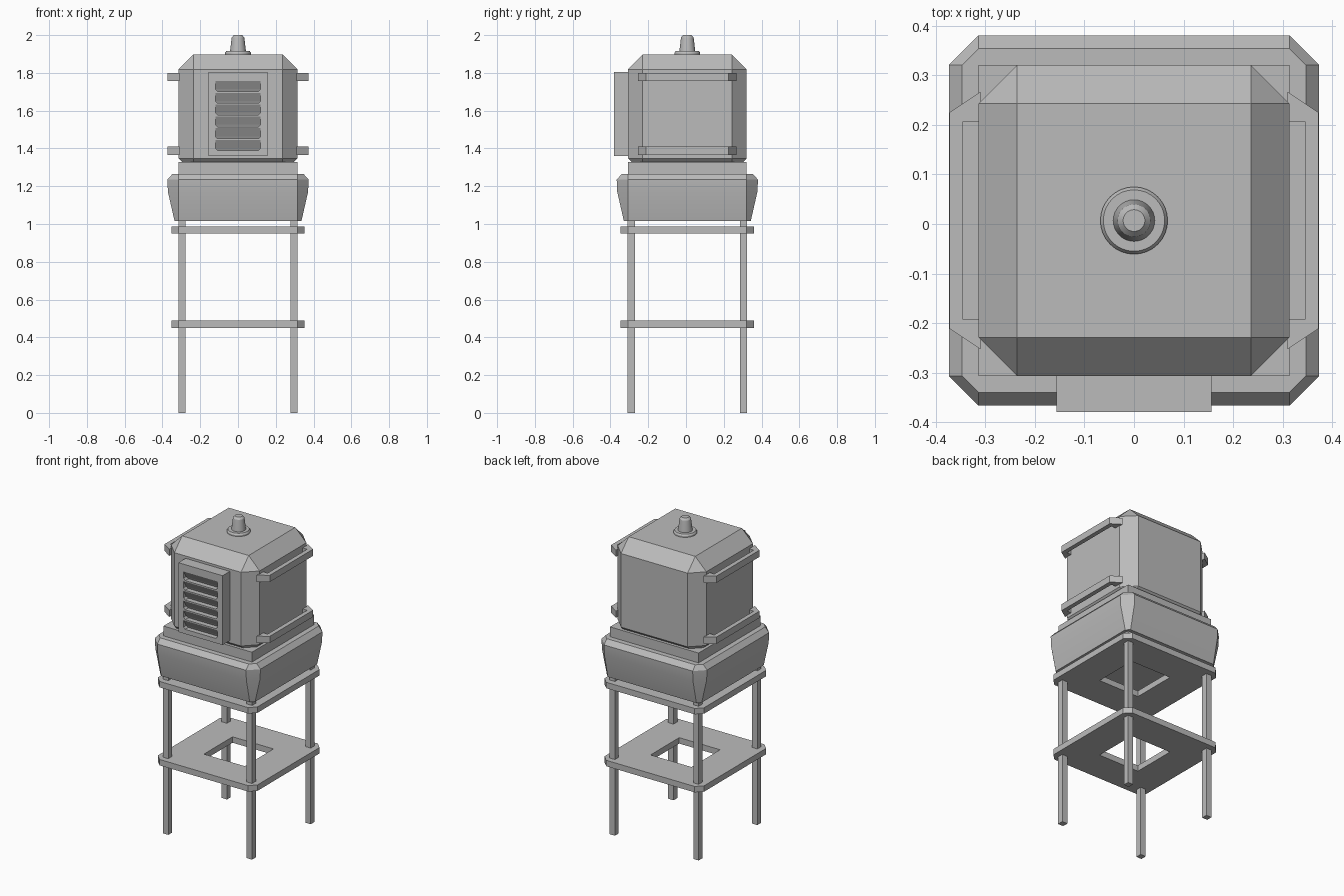
import bpy, bmesh
from math import cos, sin, pi, radians

if "Cube" in bpy.data.objects:
    bpy.data.objects.remove(bpy.data.objects["Cube"])

YC = 0.007      # depth centre of the symmetric parts
HALF = 0.314    # half width of the housing

grey = bpy.data.materials.new("plain_grey")
grey.use_nodes = True
grey.diffuse_color = (0.5, 0.5, 0.5, 1)
grey.node_tree.nodes["Principled BSDF"].inputs["Base Color"].default_value = (0.5, 0.5, 0.5, 1)


def finish(name, bm, smooth=False):
    bmesh.ops.recalc_face_normals(bm, faces=bm.faces)
    mesh = bpy.data.meshes.new(name)
    bm.to_mesh(mesh)
    bm.free()
    mesh.materials.append(grey)
    ob = bpy.data.objects.new(name, mesh)
    bpy.context.collection.objects.link(ob)
    if smooth:
        activate(ob)
        bpy.ops.object.shade_smooth_by_angle(angle=radians(30))
    return ob


def activate(ob):
    bpy.ops.object.select_all(action='DESELECT')
    ob.select_set(True)
    bpy.context.view_layer.objects.active = ob


def loft(name, layers, smooth=False):
    """Skin a stack of (outline, height) layers and cap both ends."""
    bm = bmesh.new()
    rings = [[bm.verts.new((x, y, z)) for x, y in outline] for outline, z in layers]
    for low, high in zip(rings, rings[1:]):
        for i in range(len(low)):
            j = (i + 1) % len(low)
            bm.faces.new((low[i], low[j], high[j], high[i]))
    bm.faces.new(rings[0])
    bm.faces.new(rings[-1])
    return finish(name, bm, smooth)


def rect(x0, x1, y0, y1):
    return [(x0, y0), (x1, y0), (x1, y1), (x0, y1)]


def box(name, x0, x1, y0, y1, z0, z1):
    outline = rect(x0, x1, y0, y1)
    return loft(name, [(outline, z0), (outline, z1)])


def octagon(h, flat=HALF):
    """Square of half size h with corners cut back to the flat half width."""
    pts = [(flat, h), (h, flat), (h, -flat), (flat, -h),
           (-flat, -h), (-h, -flat), (-h, flat), (-flat, h)]
    return [(x, y + YC) for x, y in pts]


def circle(r, n=32):
    return [(r * cos(2 * pi * i / n), YC + r * sin(2 * pi * i / n)) for i in range(n)]


def cut(ob, cutter):
    mod = ob.modifiers.new("cut", 'BOOLEAN')
    mod.operation = 'DIFFERENCE'
    mod.solver = 'EXACT'
    mod.object = cutter
    activate(ob)
    bpy.ops.object.modifier_apply(modifier=mod.name)
    bpy.data.objects.remove(cutter)


# Legs
for sx, side in ((1, "left"), (-1, "right")):
    for sy, end in ((-1, "front"), (1, "back")):
        x, y = sx * 0.297, YC + sy * 0.297
        box(f"{end}_{side}_leg", x - 0.019, x + 0.019, y - 0.019, y + 0.019, 0, 1.03)

# Shelves with a square opening
for name, z in (("lower_shelf", 0.45), ("upper_shelf", 0.95)):
    shelf = loft(name, [(octagon(0.353), z), (octagon(0.353), z + 0.038)])
    cut(shelf, box("opening", -0.145, 0.145, YC - 0.145, YC + 0.145, z - 0.1, z + 0.1))

# Flared skirt under the housing
skirt = [(0.336, 1.016), (0.371, 1.17), (0.374, 1.235), (0.347, 1.265)]
loft("skirt", [(octagon(h), z) for h, z in skirt], smooth=True)

# Plinth
box("plinth", -HALF, HALF, YC - HALF, YC + HALF, 1.235, 1.328)

# Chamfered housing
bm = bmesh.new()
bmesh.ops.create_cube(bm, size=2 * HALF)
bmesh.ops.translate(bm, verts=bm.verts, vec=(0, YC, 1.897 - HALF))
bmesh.ops.bevel(bm, geom=list(bm.edges), offset=0.078, segments=1,
                affect='EDGES', profile=0.5)
finish("housing", bm)

# Vent box with sloping louvre slots
FRONT = -0.38
vent = box("vent", -0.157, 0.157, FRONT, -0.25, 1.36, 1.804)
for i in range(6):
    top = 1.757 - i * 0.0625
    low = top - 0.055
    bm = bmesh.new()
    for s in (-1, 1):
        for x, y, z in ((0.12, -0.02, top), (0.12, 0, top), (0.12, -0.02, low + 0.012),
                        (0.12, 0.026, low + 0.012), (0.108, -0.02, low), (0.108, 0.032, low)):
            bm.verts.new((s * x, FRONT + y, z))
    bmesh.ops.convex_hull(bm, input=bm.verts)
    cut(vent, finish("slot", bm))

# Side rails, two on each side
rail = [(0.31, 0.26), (0.373, 0.218), (0.373, -0.218), (0.31, -0.26),
        (0.31, -0.2), (0.345, -0.2), (0.345, 0.2), (0.31, 0.2)]
for s, side in ((1, "left"), (-1, "right")):
    for level, z in (("lower", 1.366), ("upper", 1.757)):
        outline = [(s * x, y + YC) for x, y in rail]
        loft(f"{level}_{side}_rail", [(outline, z), (outline, z + 0.043)])

# Round cap on the roof
cap = [(0.068, 1.89), (0.068, 1.906), (0.062, 1.915), (0.042, 1.915),
       (0.035, 1.975), (0.033, 1.988), (0.022, 2.0)]
loft("roof_cap", [(circle(r), z) for r, z in cap], smooth=True)
